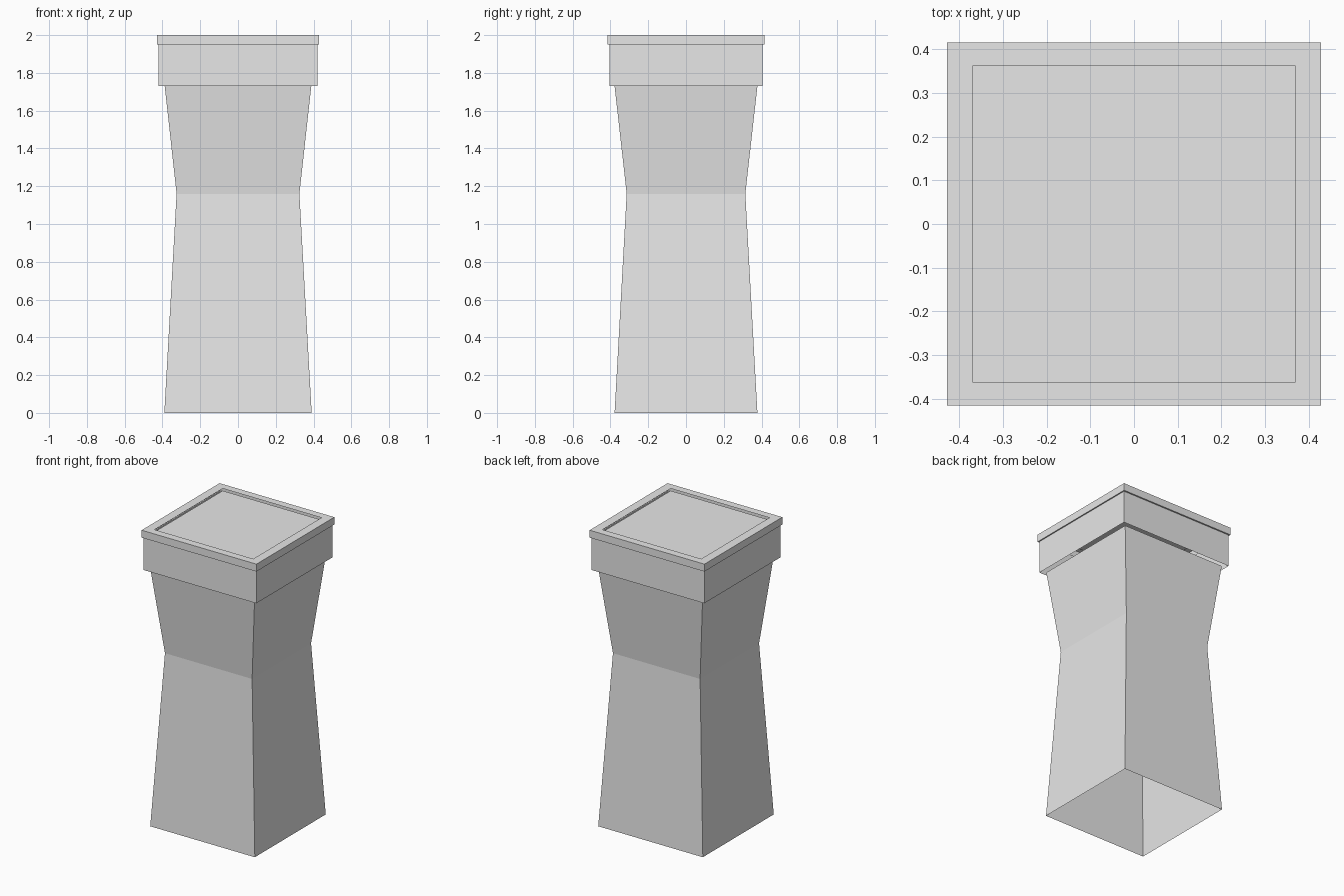
import bpy
import bmesh

cube = bpy.data.objects.get("Cube")
if cube:
    bpy.data.objects.remove(cube, do_unlink=True)

grey = bpy.data.materials.new("plain_grey")
grey.use_nodes = True
grey.diffuse_color = (0.8, 0.8, 0.8, 1)
grey.node_tree.nodes["Principled BSDF"].inputs["Base Color"].default_value = (0.8, 0.8, 0.8, 1)


def rectangle_loft(name, sections, cap=False):
    """Join rectangles (half width, half depth, height) into an open sheet."""
    bm = bmesh.new()
    rings = []
    for hx, hy, z in sections:
        corners = ((-hx, -hy), (hx, -hy), (hx, hy), (-hx, hy))
        rings.append([bm.verts.new((x, y, z)) for x, y in corners])
    for low, high in zip(rings, rings[1:]):
        for i in range(4):
            j = (i + 1) % 4
            bm.faces.new((low[i], low[j], high[j], high[i]))
    if cap:
        bm.faces.new(rings[-1])
    mesh = bpy.data.meshes.new(name)
    bm.to_mesh(mesh)
    bm.free()
    mesh.materials.append(grey)
    obj = bpy.data.objects.new(name, mesh)
    bpy.context.collection.objects.link(obj)
    return obj


# Waisted hollow pedestal, open at the bottom and the top
rectangle_loft("pedestal_body", [
    (0.39, 0.378, 0),
    (0.325, 0.314, 1.16),
    (0.388, 0.378, 1.73),
])

# Open-bottomed collar, stepping out to a rim that folds in over the top
rectangle_loft("collar_and_rim", [
    (0.42, 0.405, 1.73),
    (0.42, 0.405, 1.95),
    (0.428, 0.415, 1.95),
    (0.428, 0.415, 2),
    (0.368, 0.363, 2),
])

# Slightly sunken panel inside the rim
rectangle_loft("top_panel", [(0.368, 0.363, 1.985)], cap=True)
